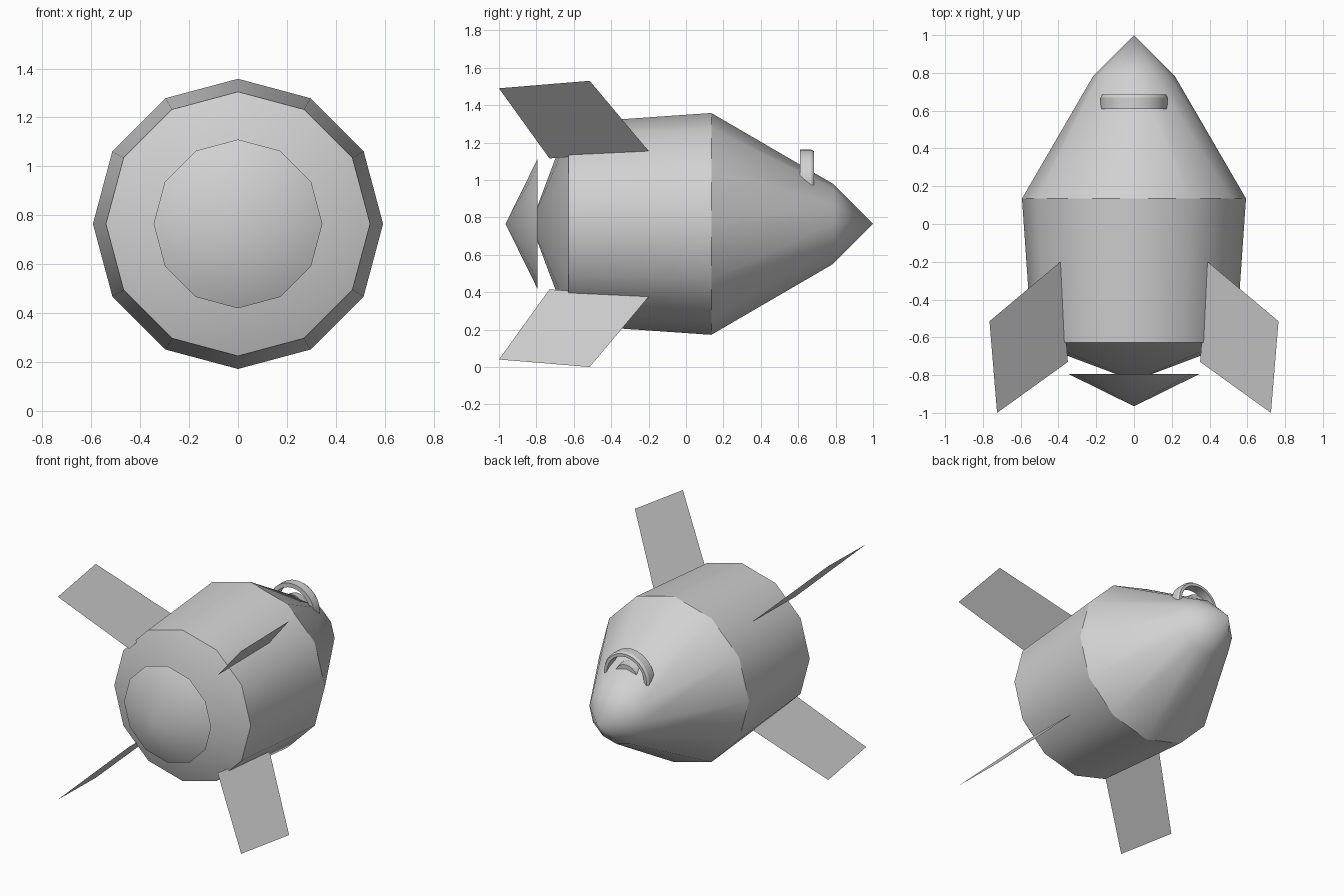
import bpy, bmesh, math
from mathutils import Vector

cube = bpy.data.objects.get("Cube")
if cube:
    bpy.data.objects.remove(cube, do_unlink=True)

grey = bpy.data.materials.new("light_grey")
grey.use_nodes = True
COLOUR = (0.64, 0.64, 0.64, 1)
grey.diffuse_color = COLOUR
grey.node_tree.nodes["Principled BSDF"].inputs["Base Color"].default_value = COLOUR

AXIS_Z = 0.765   # height of the long axis
SIDES = 12


def finish(name, bm, smooth=True):
    bmesh.ops.remove_doubles(bm, verts=bm.verts, dist=0.0001)
    bmesh.ops.recalc_face_normals(bm, faces=bm.faces)
    mesh = bpy.data.meshes.new(name)
    bm.to_mesh(mesh)
    bm.free()
    mesh.materials.append(grey)
    obj = bpy.data.objects.new(name, mesh)
    bpy.context.collection.objects.link(obj)
    if smooth:
        bpy.ops.object.select_all(action='DESELECT')
        obj.select_set(True)
        bpy.context.view_layer.objects.active = obj
        bpy.ops.object.shade_smooth_by_angle(angle=math.radians(32))
    return obj


def lathe(name, profile, centre_z, sides, start=0.0, sweep=math.tau, closed=False):
    """Turn a (y, radius) profile around a line parallel to y."""
    bm = bmesh.new()
    rings = []
    for i in range(sides + 1):
        a = start + sweep * i / sides
        rings.append([bm.verts.new((r * math.cos(a), y, centre_z + r * math.sin(a)))
                      for y, r in profile])
    count = len(profile)
    for a, b in zip(rings, rings[1:]):
        for j in range(count if closed else count - 1):
            k = (j + 1) % count
            quad = [a[j], a[k], b[k], b[j]]
            # ends on the axis become triangles
            if profile[j][1] == 0:
                quad = [a[j], a[k], b[k]]
            elif profile[k][1] == 0:
                quad = [a[j], a[k], b[j]]
            bm.faces.new(quad)
    return finish(name, bm)


# Hull with tapered tail and pointed nose
lathe("hull", [(-0.83, 0), (-0.627, 0.54), (0.135, 0.593), (0.785, 0.215), (1.0, 0)],
      AXIS_Z, SIDES)

# Free-standing cone behind the tail
lathe("tail_cone", [(-0.965, 0), (-0.795, 0.345), (-0.795, 0)], AXIS_Z, SIDES)

# Four thin fins on the diagonals
FIN = [(0.725, -1.0), (0.765, -0.515), (0.39, -0.2), (0.35, -0.73)]
for side, sx in (("left", 1), ("right", -1)):
    for level, sz in (("upper", 1), ("lower", -1)):
        bm = bmesh.new()
        bm.faces.new([bm.verts.new(Vector((sx * d, y, AXIS_Z + sz * d))) for d, y in FIN])
        finish(f"{level}_{side}_fin", bm, smooth=False)

# Arched band over the nose, and the low bump beneath it
lathe("nose_arch", [(0.61, 0.148), (0.61, 0.178), (0.67, 0.178), (0.685, 0.168), (0.685, 0.148)],
      0.985, 16, start=-0.15, sweep=math.pi + 0.3, closed=True)
lathe("nose_bump", [(0.615, 0), (0.615, 0.1), (0.675, 0.09), (0.675, 0)],
      0.983, 12, sweep=math.pi)
